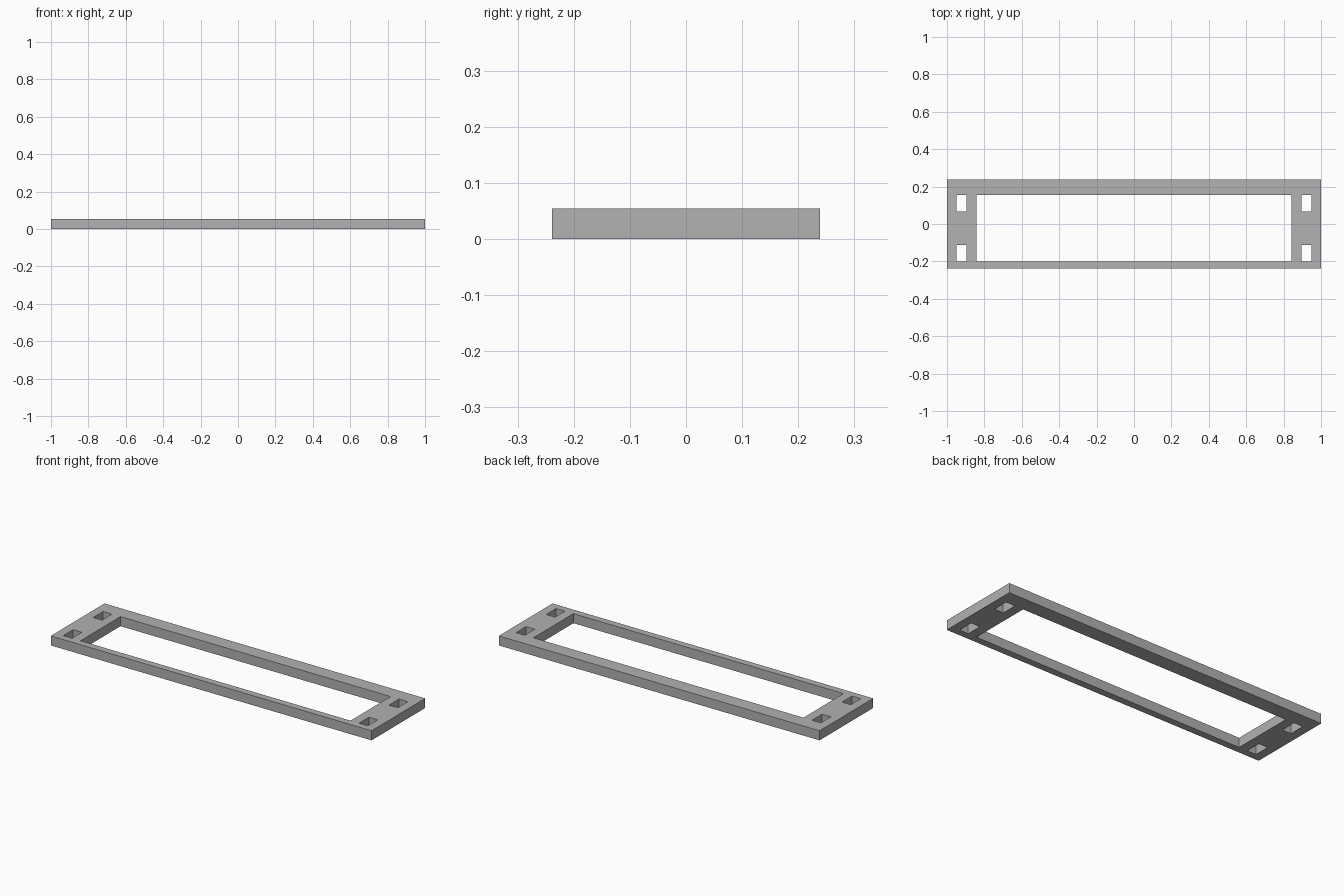
import bpy
import bmesh

cube = bpy.data.objects.get("Cube")
if cube:
    bpy.data.objects.remove(cube, do_unlink=True)

THICKNESS = 0.054
WINDOW_X = 0.842
SLOT_X = (0.895, 0.95)
UPPER_SLOT = (0.067, 0.156)
LOWER_SLOT = (-0.2, -0.112)

# Grid lines that follow every opening edge
half_x = [WINDOW_X, *SLOT_X, 1.0]
xs = [-x for x in reversed(half_x)] + half_x
ys = [-0.239, *LOWER_SLOT, *UPPER_SLOT, 0.239]


def is_open(x, y):
    """True inside the central window or one of the four mounting slots."""
    in_window = abs(x) < WINDOW_X and LOWER_SLOT[0] < y < UPPER_SLOT[1]
    in_slot = SLOT_X[0] < abs(x) < SLOT_X[1] and any(
        low < y < high for low, high in (UPPER_SLOT, LOWER_SLOT))
    return in_window or in_slot


# Flat frame outline, skipping the openings
bm = bmesh.new()
for x0, x1 in zip(xs, xs[1:]):
    for y0, y1 in zip(ys, ys[1:]):
        if not is_open((x0 + x1) / 2, (y0 + y1) / 2):
            corners = ((x0, y0), (x1, y0), (x1, y1), (x0, y1))
            bm.faces.new([bm.verts.new((x, y, 0)) for x, y in corners])
bmesh.ops.remove_doubles(bm, verts=bm.verts, dist=0.0001)

# Raise it into a solid plate
raised = bmesh.ops.extrude_face_region(bm, geom=bm.faces[:], use_keep_orig=True)
top_verts = [g for g in raised["geom"] if isinstance(g, bmesh.types.BMVert)]
bmesh.ops.translate(bm, verts=top_verts, vec=(0, 0, THICKNESS))
bmesh.ops.recalc_face_normals(bm, faces=bm.faces)

mesh = bpy.data.meshes.new("mounting_frame")
bm.to_mesh(mesh)
bm.free()
frame = bpy.data.objects.new("mounting_frame", mesh)
bpy.context.collection.objects.link(frame)

# Plain grey finish
grey = bpy.data.materials.new("plain_grey")
grey.use_nodes = True
colour = (0.445, 0.445, 0.445, 1)
grey.diffuse_color = colour
grey.node_tree.nodes["Principled BSDF"].inputs["Base Color"].default_value = colour
mesh.materials.append(grey)
